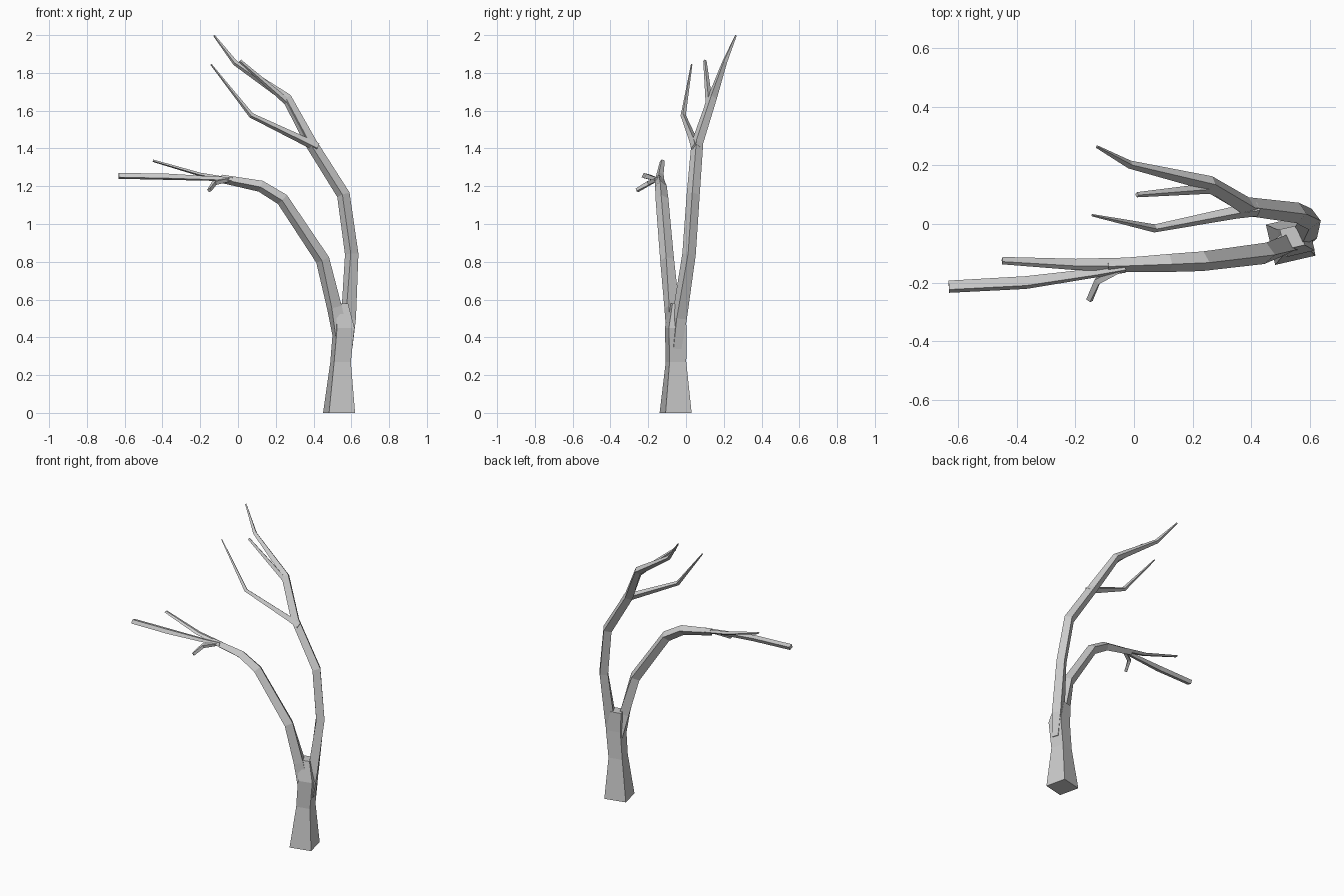
import bpy, bmesh, math
from mathutils import Vector

cube = bpy.data.objects.get("Cube")
if cube:
    bpy.data.objects.remove(cube, do_unlink=True)

bark = bpy.data.materials.new("grey_bark")
bark.use_nodes = True
GREY = (0.6, 0.6, 0.6, 1)
bark.diffuse_color = GREY
bark.node_tree.nodes["Principled BSDF"].inputs["Base Color"].default_value = GREY


def limb(name, points, turn=-8, flat=1.0, start_turn=None, level=False):
    """Sweep a four-sided section along (x, y, z, radius) points."""
    pos = [Vector(p[:3]) for p in points]
    last = len(pos) - 1
    bm = bmesh.new()
    rings = []
    for i, p in enumerate(pos):
        steps = []
        if i > 0:
            steps.append((p - pos[i - 1]).normalized())
        if i < last:
            steps.append((pos[i + 1] - p).normalized())
        t = sum(steps, Vector()).normalized()
        if level:
            t = Vector((0, 0, 1))
        side = Vector((0, 1, 0))
        side = (side - t * side.dot(t)).normalized()
        up = t.cross(side)
        angle = turn
        if start_turn is not None:
            angle = start_turn + (turn - start_turn) * min(1, i / 2)
        r = points[i][3]
        ring = []
        for k in range(4):
            a = math.radians(angle + 90 * k)
            ring.append(bm.verts.new(p + side * r * math.cos(a) + up * r * flat * math.sin(a)))
        rings.append(ring)
    for a, b in zip(rings, rings[1:]):
        for k in range(4):
            bm.faces.new((a[k], a[(k + 1) % 4], b[(k + 1) % 4], b[k]))
    bm.faces.new(rings[0])
    bm.faces.new(rings[-1])
    bmesh.ops.recalc_face_normals(bm, faces=bm.faces)
    mesh = bpy.data.meshes.new(name)
    bm.to_mesh(mesh)
    bm.free()
    mesh.materials.append(bark)
    obj = bpy.data.objects.new(name, mesh)
    bpy.context.collection.objects.link(obj)


# Trunk, flaring at the ground and ending in the fork
limb("trunk", [(0.535, -0.055, 0, 0.1), (0.543, -0.053, 0.27, 0.064),
               (0.56, -0.055, 0.45, 0.067), (0.54, -0.045, 0.58, 0.05)],
     turn=-32, level=True)

# Low limb, arching out to the side
limb("low_limb", [(0.545, -0.06, 0.4, 0.05), (0.51, -0.075, 0.56, 0.042),
                  (0.448, -0.1, 0.81, 0.037), (0.235, -0.127, 1.13, 0.034),
                  (0.12, -0.133, 1.2, 0.031), (-0.09, -0.142, 1.24, 0.022)],
     start_turn=-32)
limb("low_upper_branch", [(-0.03, -0.138, 1.232, 0.024), (-0.2, -0.138, 1.262, 0.02),
                          (-0.45, -0.125, 1.335, 0.013)], turn=-15, flat=0.5)
limb("low_outer_branch", [(-0.03, -0.148, 1.235, 0.02), (-0.13, -0.167, 1.24, 0.017),
                          (-0.37, -0.2, 1.25, 0.024), (-0.632, -0.214, 1.255, 0.023)],
     turn=-25, flat=0.75)
limb("low_twig", [(-0.05, -0.155, 1.236, 0.013), (-0.125, -0.195, 1.217, 0.015),
                  (-0.152, -0.26, 1.178, 0.012)], turn=20)

# High limb, rising and leaning over
limb("high_limb", [(0.58, -0.05, 0.34, 0.03), (0.585, -0.035, 0.5, 0.042),
                   (0.602, 0.016, 0.84, 0.036), (0.558, 0.038, 1.155, 0.035),
                   (0.385, 0.06, 1.43, 0.032), (0.26, 0.138, 1.665, 0.026),
                   (-0.015, 0.203, 1.853, 0.014), (-0.127, 0.264, 1.998, 0.005)],
     start_turn=-32)
limb("high_inner_branch", [(0.37, 0.062, 1.44, 0.022), (0.262, 0.122, 1.645, 0.019),
                           (0.01, 0.1, 1.864, 0.009)])
limb("high_side_branch", [(0.42, 0.05, 1.405, 0.024), (0.35, 0.04, 1.44, 0.022),
                          (0.07, -0.015, 1.575, 0.014), (-0.143, 0.03, 1.845, 0.004)])
